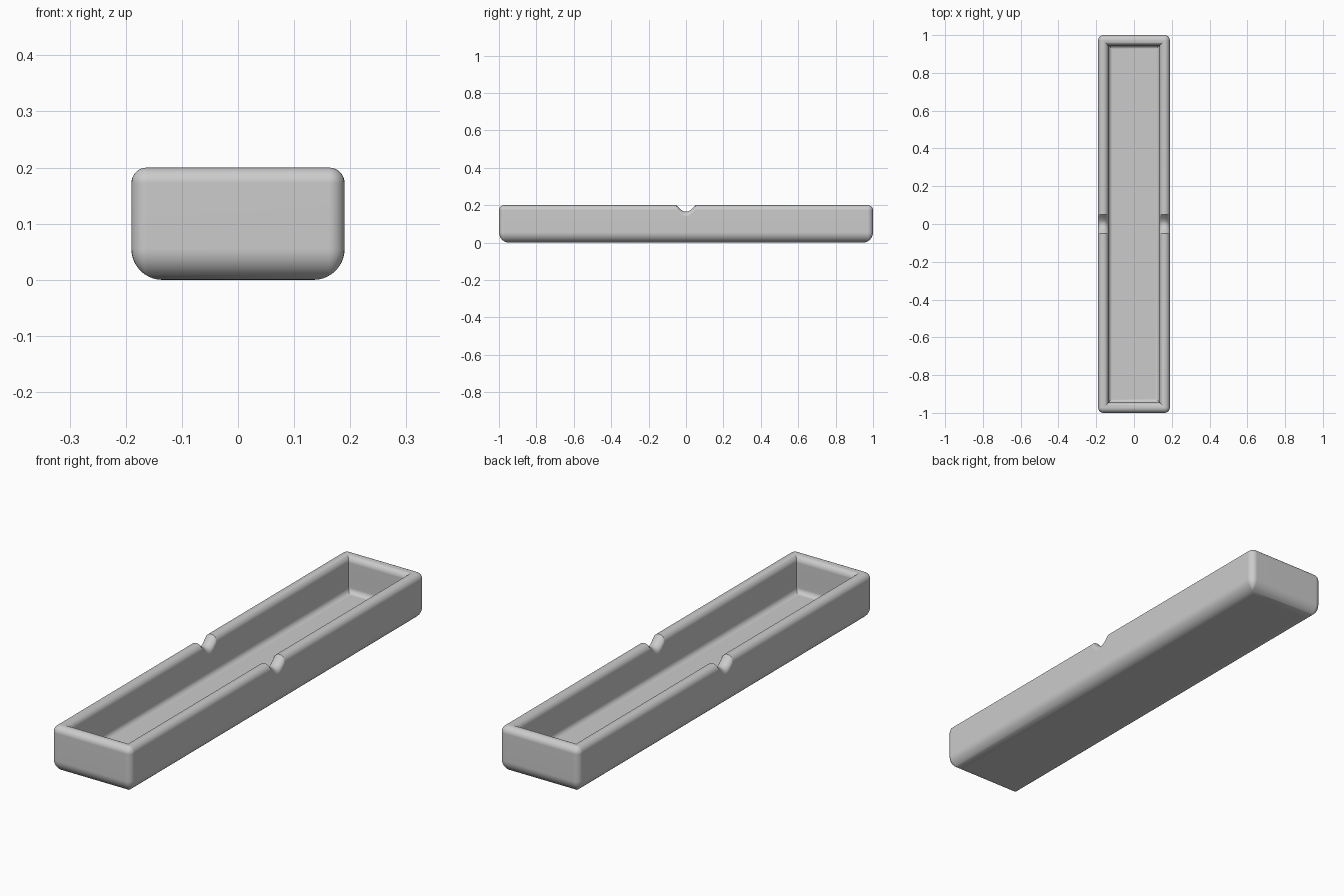
import bpy, bmesh
from math import sin, cos, pi

cube = bpy.data.objects.get("Cube")
if cube:
    bpy.data.objects.remove(cube, do_unlink=True)

HALF_X, HALF_Y, HEIGHT = 0.19, 1.0, 0.2
WALL, FLOOR, CORNER = 0.055, 0.045, 0.028
BASE_R, INNER_R, RIM_R = 0.055, 0.022, 0.0275
NOTCH_HALF, NOTCH_DEPTH, NOTCH_START = 0.05, 0.035, 0.1
RIM_Z = HEIGHT - RIM_R


def arc(cx, cz, r, start, end, steps):
    """Arc in the (inset, z) plane of the wall section."""
    angles = [start + (end - start) * i / steps for i in range(steps + 1)]
    return [(cx + r * cos(a), cz + r * sin(a)) for a in angles]


# Wall section: rounded base, outer wall, rounded rim, inner wall, floor fillet
section = arc(BASE_R, BASE_R, BASE_R, 1.5 * pi, pi, 10)
section += [(0, NOTCH_START)]
section += arc(RIM_R, RIM_Z, RIM_R, pi, 0, 16)
section += [(WALL, NOTCH_START)]
section += arc(WALL + INNER_R, FLOOR + INNER_R, INNER_R, pi, 1.5 * pi, 6)


def outline(inset):
    """Rounded rectangle with extra stations where the side notches sit."""
    hx, hy = HALF_X - inset, HALF_Y - inset
    r = max(CORNER - inset, 0)
    stations = [NOTCH_HALF * i / 8 for i in range(-8, 9)]
    points = []
    for k, (sx, sy) in enumerate([(1, 1), (-1, 1), (-1, -1), (1, -1)]):
        if k in (0, 2):
            points += [(sx * hx, sx * y) for y in stations]
        for i in range(7):
            a = (k + i / 6) * pi / 2
            points.append((sx * (hx - r) + r * cos(a), sy * (hy - r) + r * sin(a)))
    return points


def lowered(y, z):
    """Dip the rim smoothly into the notch."""
    if abs(y) >= NOTCH_HALF:
        return z
    share = min(max((z - NOTCH_START) / (RIM_Z - NOTCH_START), 0), 1)
    return z - NOTCH_DEPTH * share * cos(y / NOTCH_HALF * pi / 2)


# Tray body: skin the outlines, then close the underside and the floor
bm = bmesh.new()
rings = [[bm.verts.new((x, y, lowered(y, z))) for x, y in outline(d)]
         for d, z in section]
count = len(rings[0])
for low, high in zip(rings, rings[1:]):
    for i in range(count):
        j = (i + 1) % count
        bm.faces.new((low[i], low[j], high[j], high[i]))
bm.faces.new(rings[0][::-1])
bm.faces.new(rings[-1])
bmesh.ops.remove_doubles(bm, verts=bm.verts, dist=1e-5)
bmesh.ops.recalc_face_normals(bm, faces=bm.faces)

mesh = bpy.data.meshes.new("tray")
bm.to_mesh(mesh)
bm.free()
tray = bpy.data.objects.new("tray", mesh)
bpy.context.collection.objects.link(tray)

# Plain grey finish
grey = bpy.data.materials.new("light grey")
grey.use_nodes = True
colour = (0.6, 0.6, 0.6, 1)
grey.diffuse_color = colour
grey.node_tree.nodes["Principled BSDF"].inputs["Base Color"].default_value = colour
mesh.materials.append(grey)

# Smooth fillets, crisp inner corners and notch edges
bpy.ops.object.select_all(action='DESELECT')
tray.select_set(True)
bpy.context.view_layer.objects.active = tray
bpy.ops.object.shade_smooth_by_angle(angle=pi / 6)
normals = tray.modifiers.new("flat_walls", 'WEIGHTED_NORMAL')
normals.keep_sharp = True
